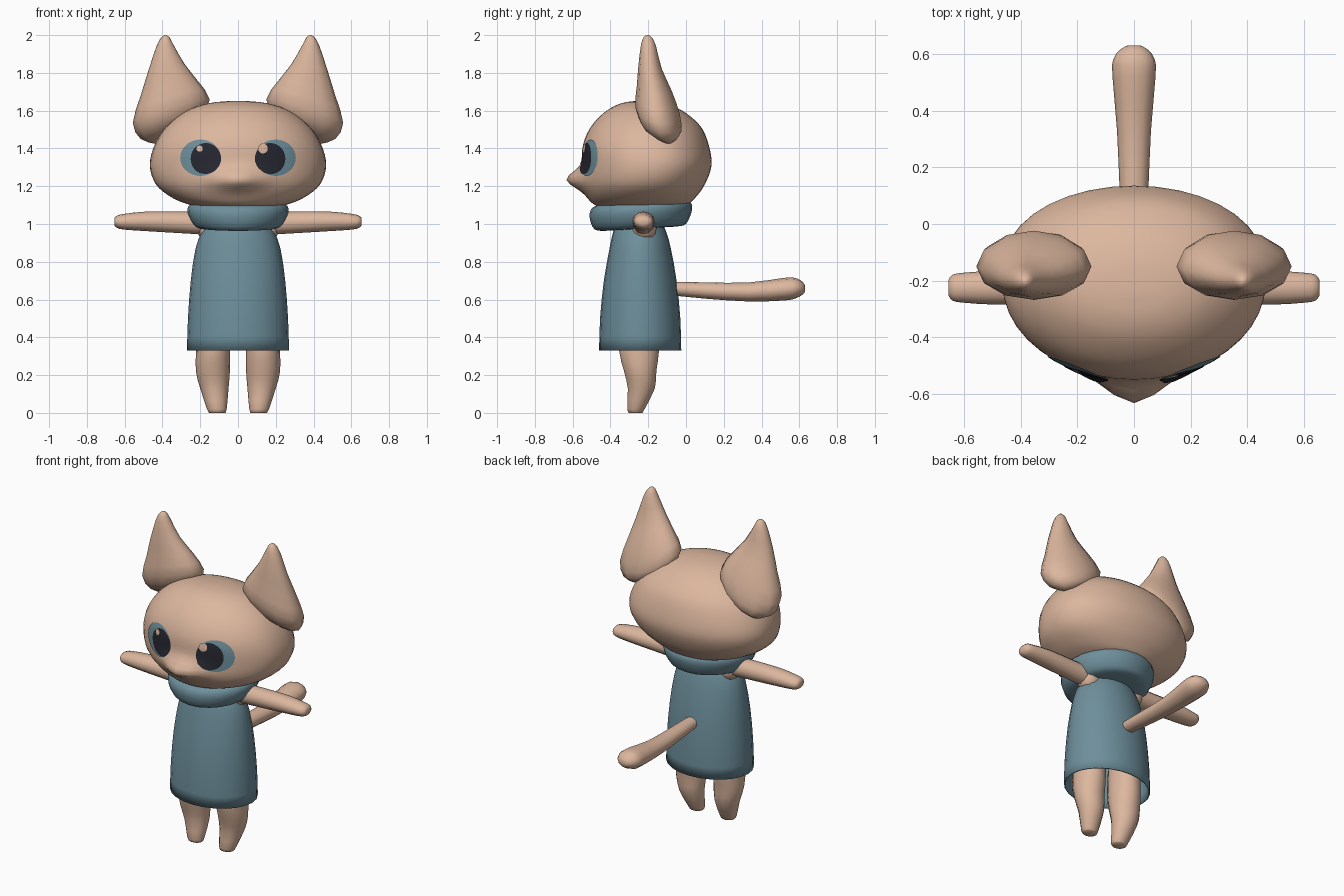
import bpy, bmesh, math
from mathutils import Vector
from mathutils.bvhtree import BVHTree

cube = bpy.data.objects.get("Cube")
if cube:
    bpy.data.objects.remove(cube, do_unlink=True)


def material(name, color):
    mat = bpy.data.materials.new(name)
    mat.use_nodes = True
    mat.diffuse_color = (*color, 1)
    mat.node_tree.nodes["Principled BSDF"].inputs["Base Color"].default_value = (*color, 1)
    return mat


skin = material("peach skin", (0.72, 0.475, 0.345))
teal = material("dusty teal", (0.155, 0.275, 0.33))
dark = material("dark pupil", (0.02, 0.02, 0.03))


def finish(name, bm, mat, angle=60):
    mesh = bpy.data.meshes.new(name)
    bm.to_mesh(mesh)
    bm.free()
    mesh.materials.append(mat)
    obj = bpy.data.objects.new(name, mesh)
    bpy.context.collection.objects.link(obj)
    bpy.ops.object.select_all(action="DESELECT")
    obj.select_set(True)
    bpy.context.view_layer.objects.active = obj
    bpy.ops.object.shade_smooth_by_angle(angle=math.radians(angle))
    return obj


def ring(center, u, v):
    """An ellipse: centre and two half axes."""
    return [*center, *u, *v]


def smooth_path(rings, steps):
    """Catmull-Rom interpolation between the given rings."""
    out = []
    for i in range(len(rings) - 1):
        four = (rings[max(i - 1, 0)], rings[i], rings[i + 1], rings[min(i + 2, len(rings) - 1)])
        for k in range(steps):
            t = k / steps
            out.append([b + 0.5 * t * (c - a + t * (2*a - 5*b + 4*c - d + t * (3*(b - c) + d - a)))
                        for a, b, c, d in zip(*four)])
    return out + [rings[-1]]


def loft(name, rings, mat, sides=16, steps=2, open_start=False, shape=None):
    bm = bmesh.new()
    loops = []
    for r in smooth_path(rings, steps):
        c, u, v = Vector(r[:3]), Vector(r[3:6]), Vector(r[6:])
        angles = [math.tau * k / sides for k in range(sides)]
        loops.append([bm.verts.new(c + u * math.cos(a) + v * math.sin(a)) for a in angles])
    for low, high in zip(loops, loops[1:]):
        for k in range(sides):
            n = (k + 1) % sides
            bm.faces.new((low[k], low[n], high[n], high[k]))
    if not open_start:
        bm.faces.new(loops[0][::-1])
    bm.faces.new(loops[-1])
    if shape:
        for vert in bm.verts:
            shape(vert.co)
    bmesh.ops.recalc_face_normals(bm, faces=bm.faces)
    return finish(name, bm, mat)


def level(z, half_width, front, back, x=0):
    """A horizontal ring given by its half width and y extent."""
    return ring((x, (front + back) / 2, z), (half_width, 0, 0), (0, (back - front) / 2, 0))


# Head with a small pointed muzzle and a full back
def shape_head(co):
    if co.y > -0.2:
        co.x *= 1 + 0.36 * (co.y + 0.2)
    else:
        co.y -= 0.085 * math.exp(-(co.x / 0.12) ** 2 - ((co.z - 1.235) / 0.055) ** 2)


head_levels = [
    (1.08, 0.14, -0.4, -0.1), (1.1, 0.25, -0.48, 0), (1.14, 0.35, -0.52, 0.05),
    (1.21, 0.435, -0.545, 0.1), (1.31, 0.465, -0.55, 0.135), (1.42, 0.44, -0.545, 0.12),
    (1.52, 0.375, -0.5, 0.075), (1.6, 0.27, -0.42, -0.02), (1.64, 0.15, -0.34, -0.12),
    (1.652, 0.03, -0.26, -0.22)]
head = loft("head", [level(*row) for row in head_levels], skin, 40, 4, shape=shape_head)

# Eyes: thin plates laid on the face
bpy.context.view_layer.update()
face_tree = BVHTree.FromObject(head, bpy.context.evaluated_depsgraph_get())


def face_plate(name, x, z, rx, rz, lift, mat):
    bm = bmesh.new()
    sides, count = 28, 6

    def on_face(px, pz):
        hit = face_tree.ray_cast(Vector((px, -2, pz)), Vector((0, 1, 0)))
        return bm.verts.new(hit[0] + hit[1] * lift)

    loops = [[on_face(x + rx * j / count * math.cos(math.tau * k / sides),
                      z + rz * j / count * math.sin(math.tau * k / sides))
              for k in range(sides)] for j in range(1, count + 1)]
    middle = on_face(x, z)
    for k in range(sides):
        n = (k + 1) % sides
        bm.faces.new((middle, loops[0][k], loops[0][n]))
        for inner, outer in zip(loops, loops[1:]):
            bm.faces.new((inner[k], outer[k], outer[n], inner[n]))
    finish(name, bm, mat)


for side, s, shine_x, shine_r in (("left", 1, 0.13, 0.025), ("right", -1, -0.2, 0.016)):
    face_plate(side + "_iris", s * 0.197, 1.35, 0.107, 0.096, 0.004, teal)
    face_plate(side + "_pupil", s * 0.168, 1.345, 0.08, 0.082, 0.007, dark)
    face_plate(side + "_eye_shine", shine_x, 1.398, shine_r, shine_r, 0.009, skin)

# Ears: flattened cones, rows give outer edge, inner edge, depth centre and half depth
ear_rows = [
    (0.44, 1.425, 0.3, 1.5, -0.1, 0.04), (0.515, 1.45, 0.2, 1.56, -0.125, 0.1),
    (0.557, 1.535, 0.15, 1.66, -0.15, 0.118), (0.515, 1.68, 0.215, 1.76, -0.168, 0.092),
    (0.475, 1.81, 0.285, 1.85, -0.19, 0.062), (0.432, 1.94, 0.342, 1.95, -0.198, 0.04),
    (0.408, 1.985, 0.362, 1.988, -0.2, 0.023), (0.39, 2, 0.38, 2, -0.2, 0.006)]
for side, s in (("left", 1), ("right", -1)):
    loft(side + "_ear", [
        ring((s * (xo + xi) / 2, y, (zo + zi) / 2), (s * (xo - xi) / 2, 0, (zo - zi) / 2),
             (0, depth, -0.15 * depth)) for xo, zo, xi, zi, y, depth in ear_rows], skin, 12)

# Dress, open at the hem
dress = loft("dress", [level(*row) for row in (
    (0.33, 0.27, -0.46, -0.025), (0.5, 0.265, -0.455, -0.03), (0.7, 0.25, -0.435, -0.05),
    (0.87, 0.225, -0.405, -0.08), (0.96, 0.19, -0.385, -0.105), (1.03, 0.14, -0.35, -0.14))],
    teal, 24, open_start=True)
wall = dress.modifiers.new("cloth thickness", "SOLIDIFY")
wall.thickness = 0.008
wall.offset = -1

# Rolled collar, lower at the front
def tilt_collar(co):
    co.z += 0.06 * (co.y + 0.24)


loft("collar", [level(*row) for row in (
    (0.975, 0.15, -0.4, -0.08), (0.978, 0.205, -0.465, -0.015), (1, 0.24, -0.495, 0.01),
    (1.05, 0.265, -0.51, 0.03), (1.09, 0.265, -0.505, 0.03), (1.112, 0.235, -0.475, 0),
    (1.115, 0.16, -0.4, -0.08))], teal, 24, shape=tilt_collar)

for side, s in (("left", 1), ("right", -1)):
    # Arms reach straight out; rows give x, height, half depth and half height
    loft(side + "_arm", [
        ring((s * x, -0.225, z), (0, dy, 0), (0, 0, dz)) for x, z, dy, dz in (
            (0.1, 1, 0.06, 0.06), (0.28, 1.008, 0.058, 0.058), (0.48, 1.014, 0.06, 0.052),
            (0.6, 1.012, 0.053, 0.042), (0.64, 1.012, 0.046, 0.033),
            (0.655, 1.012, 0.028, 0.018))], skin, 12)
    # Shoulder showing through the armhole
    loft(side + "_shoulder", [
        ring((s * x, -0.22, z), (0, r, 0), (0, 0, r)) for x, z, r in (
            (0.12, 0.97, 0.06), (0.18, 0.98, 0.065), (0.215, 0.99, 0.04))], skin, 12)
    # Legs taper to small blunt feet
    loft(side + "_leg", [level(z, w, front, back, s * x) for z, w, front, back, x in (
        (0, 0.042, -0.302, -0.23, 0.11), (0.02, 0.052, -0.312, -0.218, 0.112),
        (0.13, 0.075, -0.31, -0.163, 0.125), (0.22, 0.09, -0.33, -0.155, 0.133),
        (0.33, 0.09, -0.357, -0.14, 0.132), (0.5, 0.085, -0.35, -0.14, 0.13))], skin, 14)

# Tail thickens toward a rounded tip; rows give y, height, half width and half height
loft("tail", [ring((0, y, z), (w, 0, 0), (0, 0, h)) for y, z, w, h in (
    (-0.1, 0.66, 0.04, 0.035), (0.1, 0.648, 0.05, 0.043), (0.33, 0.64, 0.06, 0.05),
    (0.52, 0.655, 0.076, 0.06), (0.58, 0.66, 0.074, 0.054), (0.617, 0.66, 0.048, 0.034),
    (0.631, 0.658, 0.02, 0.014))], skin, 12)
